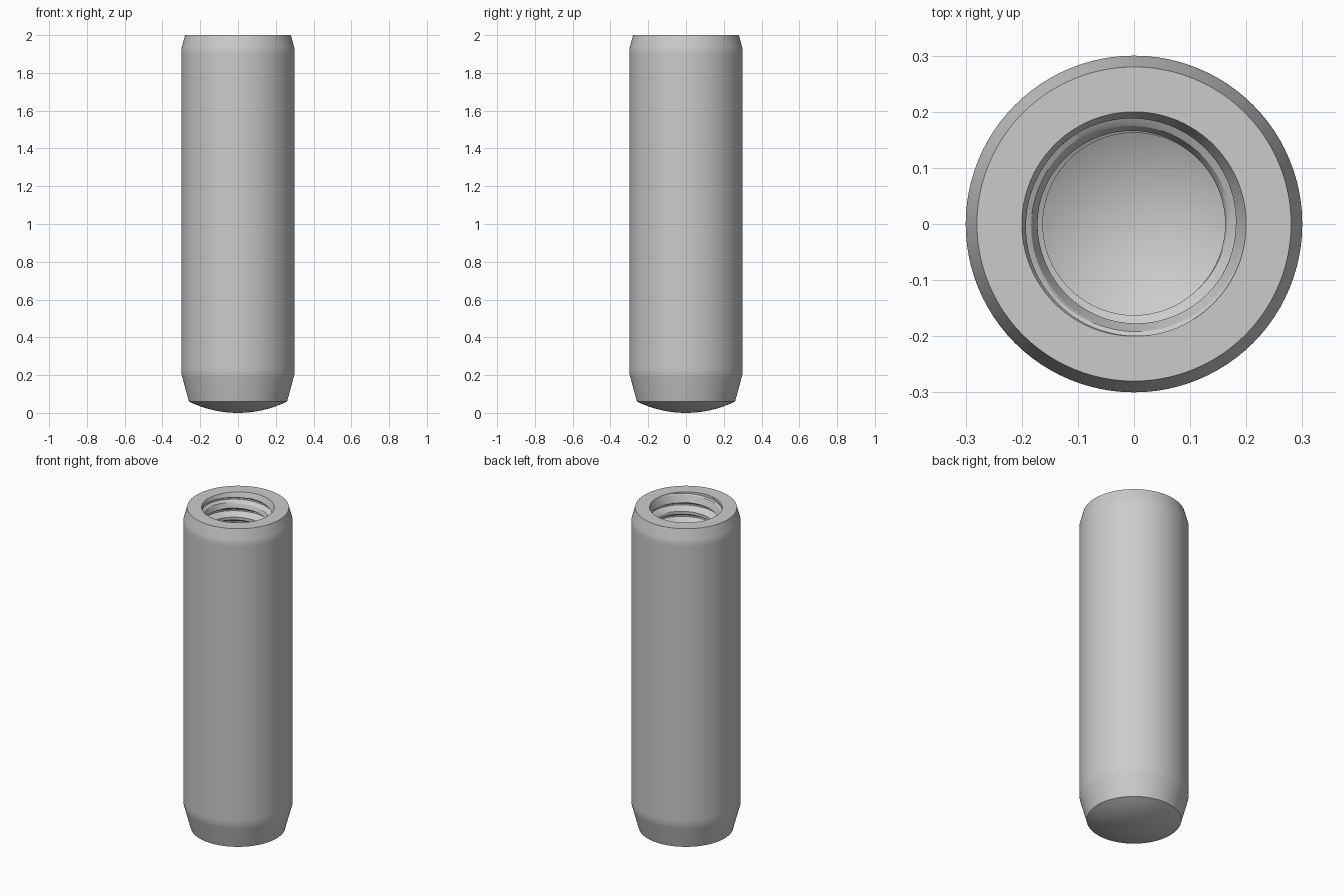
import bpy, bmesh, math

if "Cube" in bpy.data.objects:
    bpy.data.objects.remove(bpy.data.objects["Cube"])

N = 96                       # sides around the pin
P = 0.07                     # thread pitch
MINOR, MAJOR = 0.1625, 0.2   # thread radii
TOP, THREAD_END = 2.0, 1.4
SINK = 0.1                   # countersink depth

bm = bmesh.new()


def skin(columns):
    """Quads between neighbouring columns of points."""
    cols = [[bm.verts.new(p) for p in c] for c in columns]
    for a, b in zip(cols, cols[1:]):
        for i in range(len(a) - 1):
            bm.faces.new((a[i], b[i], b[i + 1], a[i + 1]))


def polar(r, z, i):
    t = 2 * math.pi * i / N
    return (r * math.cos(t), r * math.sin(t), z)


def lathe(profile):
    skin([[polar(r, z, i) for r, z in profile] for i in range(N + 1)])


# Outer body: domed end, long lead chamfer, shaft, short chamfer, top ring
R = 0.593
half = math.asin(0.26 / R)
dome = [(R * math.sin(half * k / 8), R * (1 - math.cos(half * k / 8))) for k in range(9)]
lathe(dome + [(0.265, 0.079), (0.295, 0.19), (0.3, 0.21), (0.3, 0.24),
              (0.3, 1.90), (0.3, 1.925), (0.296, 1.94), (0.28, TOP), (MAJOR, TOP)])

# Plain drilled hole with conical bottom
lathe([(MINOR, THREAD_END), (MINOR, 1.0), (0.0, 0.906)])

# Thread section: (offset along pitch, radius), subdivided
knots = [(0, MINOR), (P / 4, MINOR), (P * 9 / 16, MAJOR), (P * 11 / 16, MAJOR), (P, MINOR)]
steps = []
for (u0, r0), (u1, r1) in zip(knots, knots[1:]):
    for k in range(4):
        f = k / 4
        steps.append((u0 + (u1 - u0) * f, r0 + (r1 - r0) * f))


def thread_point(z, r, i):
    z += P * i / N
    if z <= THREAD_END:
        return polar(MINOR, THREAD_END, i)
    z = min(z, TOP)
    cone = MAJOR - (MAJOR - MINOR) * (TOP - z) / SINK
    return polar(MAJOR if z == TOP else max(r, cone), z, i)


skin([[thread_point(1.8916 + P * turn + u, r, i)
       for turn in range(-9, 3) for u, r in steps] for i in range(N + 1)])

# Weld everything into one closed surface
bmesh.ops.remove_doubles(bm, verts=bm.verts, dist=1e-5)
bmesh.ops.dissolve_degenerate(bm, edges=bm.edges, dist=1e-6)
bmesh.ops.recalc_face_normals(bm, faces=bm.faces)

mesh = bpy.data.meshes.new("threaded_dowel_pin")
bm.to_mesh(mesh)
bm.free()
pin = bpy.data.objects.new("threaded_dowel_pin", mesh)
bpy.context.collection.objects.link(pin)
bpy.context.view_layer.objects.active = pin
pin.select_set(True)
bpy.ops.object.shade_smooth_by_angle(angle=math.radians(20))
